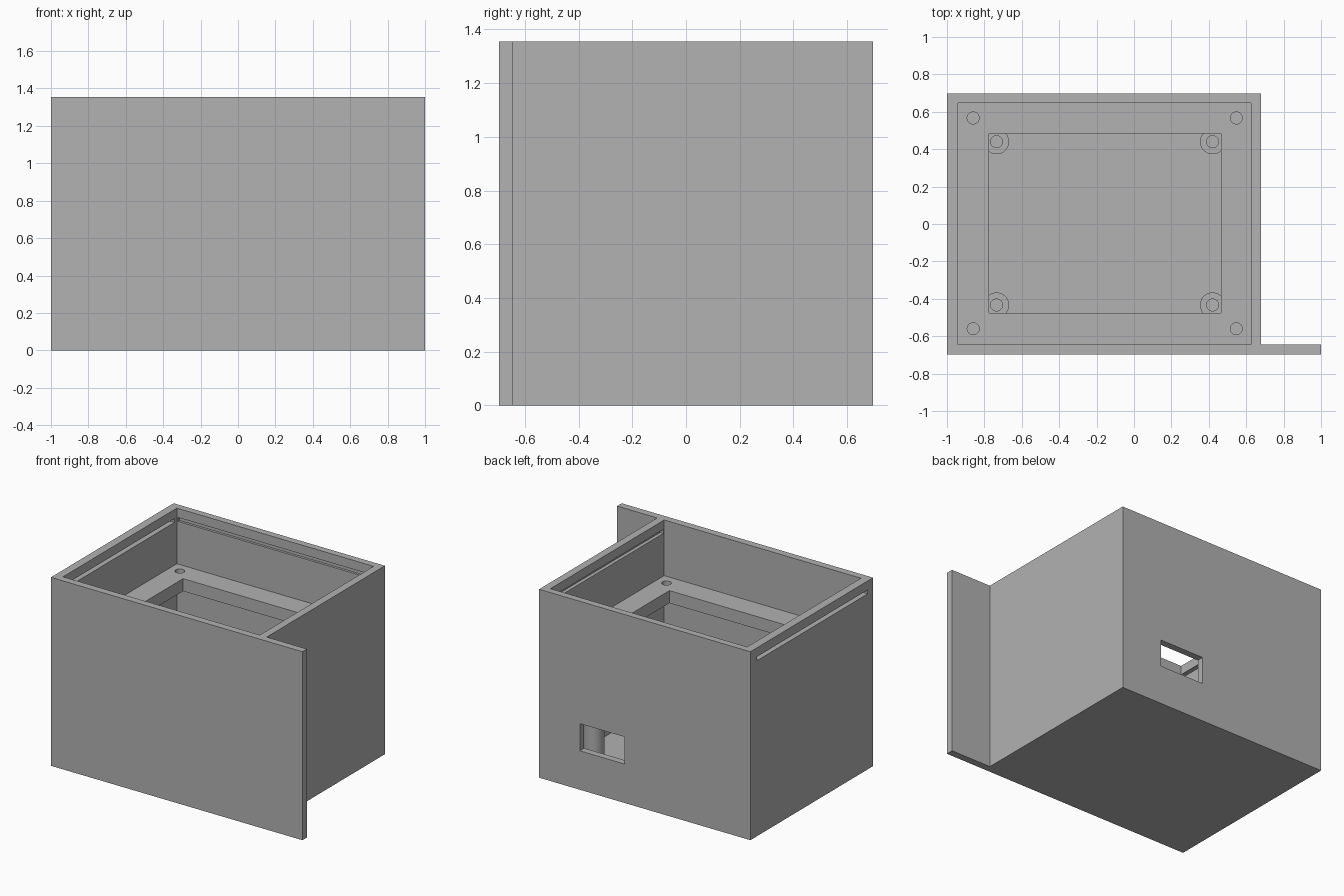
import bpy, bmesh

cube = bpy.data.objects.get("Cube")
if cube:
    bpy.data.objects.remove(cube, do_unlink=True)

# Single grey plastic
grey = bpy.data.materials.new("grey_plastic")
grey.use_nodes = True
color = (0.445, 0.445, 0.445, 1)
grey.diffuse_color = color
grey.node_tree.nodes["Principled BSDF"].inputs["Base Color"].default_value = color


def add_prism(name, outline, z0, z1):
    """Extrude a flat outline from z0 up to z1."""
    bm = bmesh.new()
    face = bm.faces.new([bm.verts.new((x, y, z0)) for x, y in outline])
    top = bmesh.ops.extrude_face_region(bm, geom=[face])["geom"]
    bmesh.ops.translate(bm, vec=(0, 0, z1 - z0),
                        verts=[g for g in top if isinstance(g, bmesh.types.BMVert)])
    bmesh.ops.recalc_face_normals(bm, faces=bm.faces)
    mesh = bpy.data.meshes.new(name)
    bm.to_mesh(mesh)
    bm.free()
    mesh.materials.append(grey)
    obj = bpy.data.objects.new(name, mesh)
    bpy.context.collection.objects.link(obj)
    return obj


def add_box(name, x0, x1, y0, y1, z0, z1):
    return add_prism(name, [(x0, y0), (x1, y0), (x1, y1), (x0, y1)], z0, z1)


def add_cylinder(name, x, y, radius, z0, z1):
    bpy.ops.mesh.primitive_cylinder_add(vertices=48, radius=radius, depth=z1 - z0,
                                        location=(x, y, (z0 + z1) / 2))
    obj = bpy.context.object
    obj.name = name
    obj.data.materials.append(grey)
    return obj


def cut(target, cutter):
    """Subtract the cutter, bake the result and remove the cutter."""
    cutter.hide_render = True
    mod = target.modifiers.new("cut", "BOOLEAN")
    mod.operation = "DIFFERENCE"
    mod.solver = "EXACT"
    mod.object = cutter
    bpy.context.view_layer.update()
    graph = bpy.context.evaluated_depsgraph_get()
    mesh = bpy.data.meshes.new_from_object(target.evaluated_get(graph))
    target.modifiers.clear()
    target.data = mesh
    bpy.data.objects.remove(cutter, do_unlink=True)


def smooth(obj):
    bpy.ops.object.select_all(action="DESELECT")
    obj.select_set(True)
    bpy.context.view_layer.objects.active = obj
    bpy.ops.object.shade_smooth_by_angle(angle=0.5)


HEIGHT, SHELF_TOP, SHELF_BOTTOM, FLOOR = 1.355, 0.955, 0.865, 0.055
INNER = (-0.94, 0.625, -0.645, 0.648)
HOLE = 0.032

# Housing with the front panel running past its left side
housing = add_prism("housing", [(-1, -0.697), (1, -0.697), (1, -0.645), (0.68, -0.645),
                                (0.68, 0.697), (-1, 0.697)], 0, HEIGHT)

# Upper tray, lower chamber and the opening in the shelf between them
cut(housing, add_box("upper_tray", *INNER, SHELF_TOP, HEIGHT + 0.1))
cut(housing, add_box("lower_chamber", *INNER, FLOOR, SHELF_BOTTOM))
cut(housing, add_box("shelf_opening", -0.775, 0.465, -0.475, 0.483, 0.8, 1.0))

# Lid slot through the right wall, with grooves in the left and back walls
cut(housing, add_box("lid_slot", -1.1, 0.65, -0.635, 0.62, 1.262, 1.29))
cut(housing, add_box("back_groove", -0.93, 0.61, 0.6, 0.665, 1.262, 1.29))

# Connector window in the back wall
cut(housing, add_box("back_window", 0.003, 0.357, 0.6, 0.8, 0.28, 0.475))

# Screw holes through the shelf corners
for x in (-0.86, 0.547):
    for y in (-0.56, 0.567):
        cut(housing, add_cylinder("screw_hole", x, y, HOLE, 0.8, 1.0))
smooth(housing)

# Hollow standoffs on the floor
for side, x in (("right", -0.735), ("left", 0.42)):
    for end, y in (("front", -0.433), ("back", 0.44)):
        post = add_cylinder(f"{end}_{side}_standoff", x, y, 0.067, FLOOR - 0.01, 0.45)
        cut(post, add_cylinder("standoff_hole", x, y, HOLE, 0.2, 0.6))
        smooth(post)
